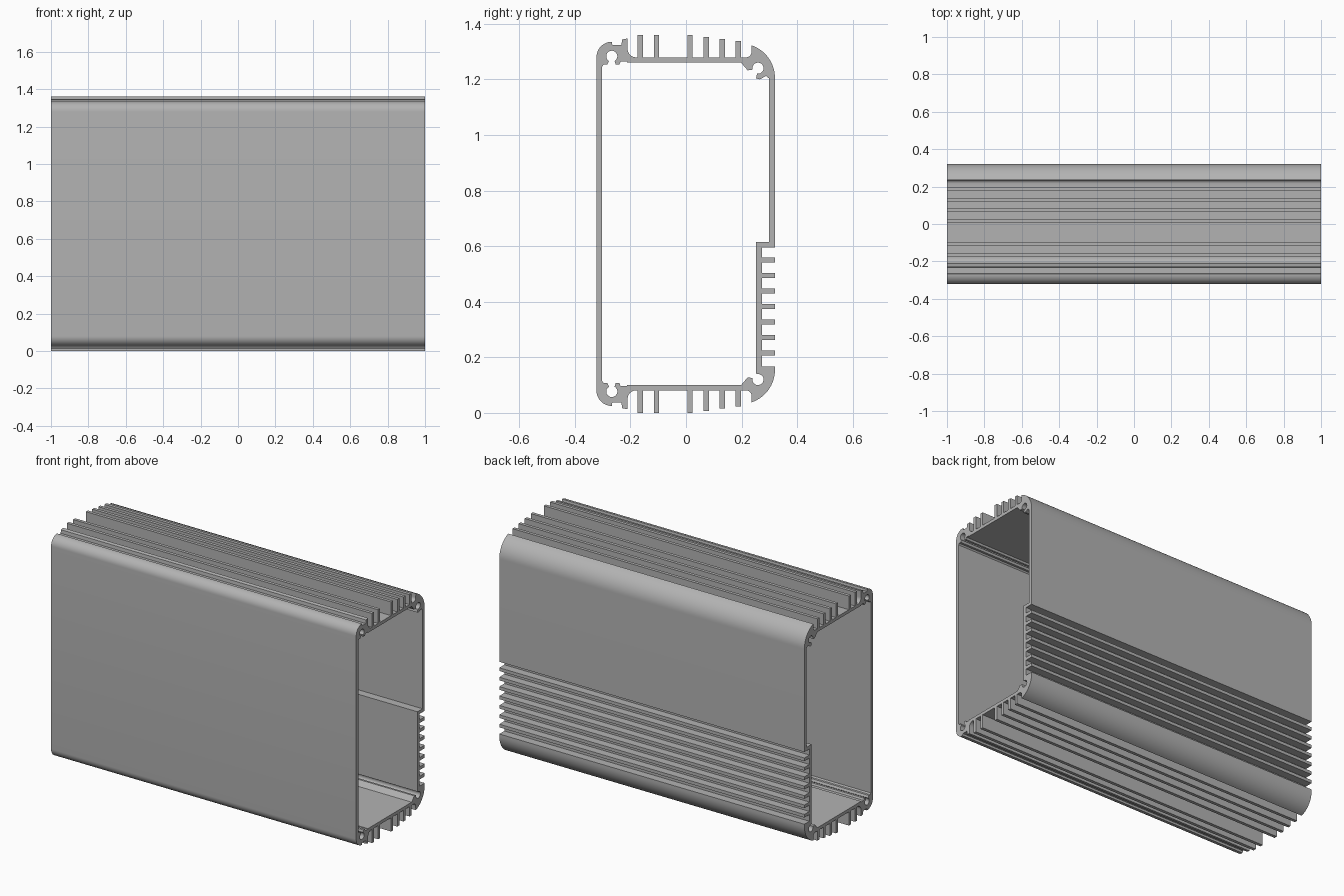
import bpy
from math import cos, sin, radians
from mathutils import Matrix

cube = bpy.data.objects.get("Cube")
if cube:
    bpy.data.objects.remove(cube)

HEIGHT = 1.36
HALF_LENGTH = 1.0


def arc(cy, cz, r, start, end, steps=12):
    angles = [radians(start + (end - start) * i / steps) for i in range(steps + 1)]
    return [(cy + r * cos(a), cz + r * sin(a)) for a in angles]


def flip(points):
    """Mirror a path top to bottom, reversed so that it continues the loop."""
    return [(y, HEIGHT - z) for y, z in reversed(points)]


# Outer outline, top edge from left to right: rounded corner, fins, large corner
top_outer = arc(-0.267, 1.28, 0.055, 180, 90)
top_outer += [(-0.265, 1.323), (-0.232, 1.323), (-0.23, 1.343), (-0.21, 1.347)]
top_outer += arc(-0.18, 1.309, 0.03, 180, 270, 8)
for y, tip in [(-0.174, 1.36), (-0.116, 1.36), (0.005, 1.36),
               (0.063, 1.353), (0.121, 1.345), (0.178, 1.337)]:
    top_outer += [(y, 1.279), (y, tip), (y + 0.019, tip), (y + 0.019, 1.279)]
top_outer += arc(0.216, 1.299, 0.02, 270, 360, 6)
top_outer += arc(0.1965, 1.205, 0.1235, 71.3, 0, 16)

# Cooling fins on the lower back wall, from top to bottom
back_fins = [(0.32, 0.595), (0.273, 0.595)]
for i in range(7):
    z = 0.55 - 0.0557 * i
    back_fins += [(0.273, z + 0.0095), (0.32, z + 0.0095),
                  (0.32, z - 0.0095), (0.273, z - 0.0095)]
back_fins += [(0.273, 0.167), (0.32, 0.167)]

outer = top_outer + back_fins + flip(top_outer)

# Inner outline with open screw channels in the corners
left_channel = [(-0.302, 1.245), (-0.296, 1.253), (-0.283, 1.253)]
left_channel += arc(-0.267, 1.283, 0.02, 240, -60, 18)
left_channel += [(-0.253, 1.253), (-0.24, 1.253), (-0.235, 1.264),
                 (-0.212, 1.264), (-0.212, 1.26)]
right_channel = [(0.198, 1.26), (0.222, 1.232), (0.234, 1.234)]
right_channel += arc(0.259, 1.24, 0.02, 195, -100, 18)
bottom_channel = flip(right_channel)
right_channel += [(0.252, 1.203), (0.266, 1.2), (0.288, 1.212), (0.299, 1.203)]
shelf = [(0.299, 0.615), (0.252, 0.615), (0.252, 0.142)]
inner = left_channel + right_channel + shelf + bottom_channel + flip(left_channel)

# Fill the profile between both outlines and extrude it along the length
profile = bpy.data.curves.new("housing_profile", "CURVE")
profile.dimensions = "2D"
profile.fill_mode = "BOTH"
profile.extrude = HALF_LENGTH
for loop in (outer, inner):
    spline = profile.splines.new("POLY")
    spline.points.add(len(loop) - 1)
    for point, (y, z) in zip(spline.points, loop):
        point.co = (y, z, 0, 1)
    spline.use_cyclic_u = True
helper = bpy.data.objects.new("housing_profile", profile)
bpy.context.collection.objects.link(helper)
bpy.context.view_layer.update()
depsgraph = bpy.context.evaluated_depsgraph_get()
mesh = bpy.data.meshes.new_from_object(helper.evaluated_get(depsgraph))
bpy.data.objects.remove(helper)

# Stand the profile up: its plane becomes y-z and its depth becomes x
mesh.transform(Matrix(((0, 0, 1, 0), (1, 0, 0, 0), (0, 1, 0, 0), (0, 0, 0, 1))))
mesh.name = "finned_housing"

# Aluminium grey
grey = bpy.data.materials.new("aluminium_grey")
grey.use_nodes = True
color = (0.45, 0.45, 0.45, 1)
grey.diffuse_color = color
grey.node_tree.nodes["Principled BSDF"].inputs["Base Color"].default_value = color
mesh.materials.clear()
mesh.materials.append(grey)

housing = bpy.data.objects.new("finned_housing", mesh)
bpy.context.collection.objects.link(housing)
bpy.context.view_layer.objects.active = housing
housing.select_set(True)

# Weld the caps to the walls and keep the edges crisp
bpy.ops.object.mode_set(mode="EDIT")
bpy.ops.mesh.select_all(action="SELECT")
bpy.ops.mesh.remove_doubles(threshold=0.0001)
bpy.ops.mesh.normals_make_consistent(inside=False)
bpy.ops.object.mode_set(mode="OBJECT")
bpy.ops.object.shade_smooth_by_angle(angle=radians(30))
